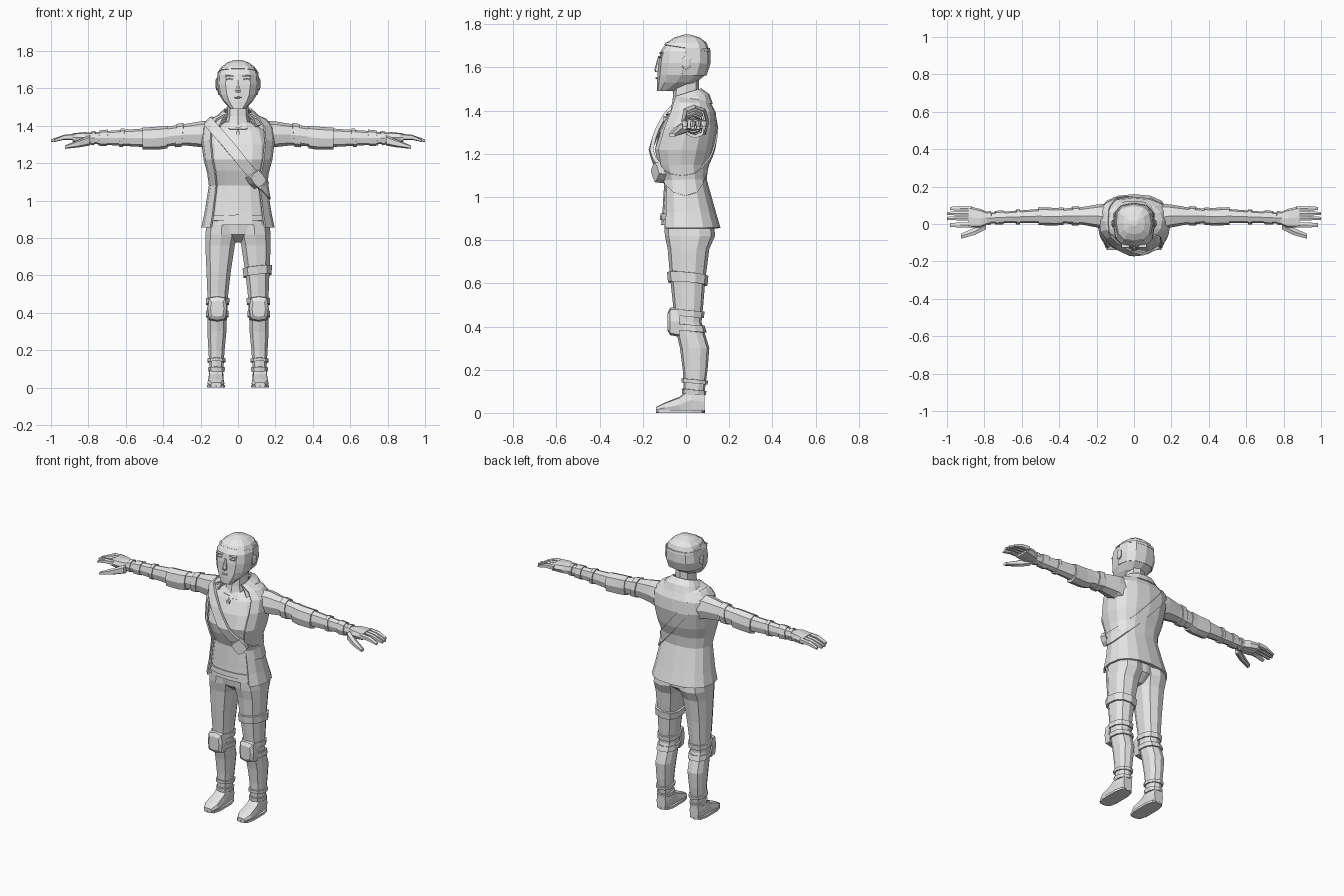
import bpy, bmesh, math
from mathutils import Vector

grey = bpy.data.materials.new("plain_grey")
grey.diffuse_color = (0.8, 0.8, 0.8, 1)


def finish(name, bm, mirror=False, thick=0):
    me = bpy.data.meshes.new(name)
    bm.to_mesh(me)
    bm.free()
    me.materials.append(grey)
    ob = bpy.data.objects.new(name, me)
    bpy.context.collection.objects.link(ob)
    if thick:
        mod = ob.modifiers.new("thickness", 'SOLIDIFY')
        mod.thickness, mod.offset = thick, 1
    if mirror:
        mod = ob.modifiers.new("other_side", 'MIRROR')
        mod.use_mirror_merge = False
    return ob


def loft(name, axis, rings, n=8, p=0.8, mirror=False, tilt=0, gap=0, caps=True, thick=0):
    """Skin rounded rings (t, a0, a1, b0, b1); gap drops that many faces at the front."""
    bm = bmesh.new()
    loops = []
    for t, a0, a1, b0, b1 in rings:
        loop = []
        for i in range(n):
            w = 2 * math.pi * i / n - math.pi / 2
            c, s = round(math.cos(w), 6), round(math.sin(w), 6)
            c, s = math.copysign(abs(c) ** p, c), math.copysign(abs(s) ** p, s)
            a, b = (a0 + a1) / 2 + c * (a1 - a0) / 2, (b0 + b1) / 2 + s * (b1 - b0) / 2
            co = {'x': (t, a, b), 'y': (a, t, b), 'z': (a, b, t + tilt * s)}[axis]
            loop.append(bm.verts.new(co))
        loops.append(loop)
    for lo, hi in zip(loops, loops[1:]):
        for i in range(n):
            j = (i + 1) % n
            bm.faces.new((lo[i], lo[j], hi[j], hi[i]))
    if caps:
        bm.faces.new(loops[0][::-1])
        bm.faces.new(loops[-1])
    bmesh.ops.recalc_face_normals(bm, faces=bm.faces[:])
    if gap:
        bm.faces.ensure_lookup_table()
        k = gap // 2
        front = [bm.faces[r * n + i] for r in range(len(rings) - 1)
                 for i in range(n) if i < k or i >= n - k]
        bmesh.ops.delete(bm, geom=front, context='FACES')
    return finish(name, bm, mirror, thick)


def band(name, src, point, normal, width, thick=0.01, mirror=False):
    """Raised strap that follows a slice of another part."""
    bm = bmesh.new()
    bm.from_mesh(src.data)
    nrm, pt = Vector(normal).normalized(), Vector(point)
    for sgn in (1, -1):
        bmesh.ops.bisect_plane(bm, geom=bm.verts[:] + bm.edges[:] + bm.faces[:],
                               plane_co=pt + nrm * sgn * width / 2,
                               plane_no=nrm * sgn, clear_outer=True)
    return finish(name, bm, mirror, thick)


def sym(z, hw, y0, y1):
    return (z, -hw, hw, y0, y1)


# Head with cap, ears, nose and face details
head = loft("head", 'z', [sym(1.49, .04, -.135, -.06), sym(1.53, .078, -.135, .045),
                          sym(1.565, .1, -.132, .09), sym(1.62, .111, -.128, .108),
                          sym(1.675, .108, -.118, .11), sym(1.715, .088, -.09, .095),
                          sym(1.738, .058, -.055, .065), sym(1.752, .02, -.01, .02)], 12, .75)
cap = loft("cap", 'z', [sym(1.565, .102, -.13, .092), sym(1.62, .112, -.128, .11),
                        sym(1.69, .104, -.112, .108)], 12, .75, gap=6, caps=False, thick=.004)
band("cap_edge", head, (0, 0, 1.695), (0, .15, 1), .012, .004)
loft("neck", 'z', [sym(1.38, .075, -.075, .075), sym(1.45, .058, -.062, .06),
                   sym(1.56, .055, -.055, .06)], 8)
loft("ear", 'x', [(.1, -.02, .015, 1.59, 1.645), (.116, -.02, .025, 1.59, 1.655),
                  (.12, -.01, .015, 1.605, 1.645)], 6, mirror=True)
loft("nose", 'z', [sym(1.578, .014, -.142, -.12), sym(1.588, .015, -.147, -.12),
                   sym(1.645, .006, -.131, -.115)], 6)
loft("eye", 'y', [(-.129, .028, .062, 1.645, 1.653), (-.1, .028, .062, 1.642, 1.656)], 6, mirror=True)
loft("brow", 'y', [(-.126, .022, .07, 1.664, 1.67), (-.095, .022, .07, 1.662, 1.672)], 6, mirror=True)
loft("mouth", 'y', [(-.141, -.018, .018, 1.548, 1.554), (-.12, -.022, .022, 1.543, 1.559)], 6)

# Shirt and belt
shirt = loft("shirt", 'z', [sym(.87, .163, -.115, .11), sym(.95, .157, -.108, .1),
                            sym(1.08, .138, -.1, .08), sym(1.16, .148, -.138, .085),
                            sym(1.22, .164, -.152, .1), sym(1.3, .168, -.125, .11),
                            sym(1.375, .15, -.088, .1), sym(1.42, .07, -.06, .07)], 16)
for v in shirt.data.vertices:  # hollow between the two sides of the chest
    if abs(v.co.x) < .01 and 1.15 < v.co.z < 1.25 and v.co.y < 0:
        v.co.y += .015
band("belt", shirt, (0, 0, .9), (0, .08, 1), .03, .008)

# Open jacket, standing collar and the strap across the body
jacket_rings = [sym(.855, .186, -.125, .15), sym(.93, .17, -.115, .128),
                sym(1.08, .146, -.108, .086), sym(1.15, .155, -.138, .093),
                sym(1.22, .174, -.156, .118), sym(1.32, .187, -.125, .136),
                sym(1.39, .18, -.09, .128), sym(1.43, .145, -.075, .108),
                sym(1.455, .085, -.065, .09)]
jacket = loft("jacket", 'z', jacket_rings, 16, gap=4, caps=False, thick=.01)
form = loft("strap_guide", 'z', jacket_rings, 16, caps=False)
band("chest_strap", form, (0, 0, 1.235), (.765, 0, .644), .055, .017)
bpy.data.objects.remove(form)
loft("collar", 'z', [sym(1.41, .125, -.075, .115), sym(1.45, .1, -.07, .1),
                     sym(1.475, .068, -.06, .065)], 16, tilt=.02, gap=4, caps=False, thick=.01)
pouch = loft("strap_pouch", 'y', [(-.035, -.04, .04, -.035, .035), (.02, -.045, .045, -.04, .04)], 8, .4)
pouch.location, pouch.rotation_euler = (.095, -.112, 1.115), (0, math.radians(50), math.radians(25))

# Necklace with pendant
neck_cord = loft("necklace", 'z', [sym(1.405, .078, -.088, .07), sym(1.415, .072, -.08, .065)],
                 12, tilt=-.0, caps=False, thick=.006)
for v in neck_cord.data.vertices:
    v.co.z += v.co.y * .3
loft("pendant", 'y', [(-.105, -.012, .012, 1.345, 1.375), (-.08, -.012, .012, 1.345, 1.375)], 6)

# Hips and legs
loft("hips", 'z', [sym(.775, .03, -.035, .06), sym(.82, .13, -.09, .115),
                   sym(.9, .16, -.1, .115)], 12)
leg = loft("leg", 'z', [(.09, .078, .153, -.01, .085), (.2, .07, .16, -.015, .1),
                        (.3, .06, .166, -.028, .108), (.42, .056, .163, -.055, .072),
                        (.5, .05, .166, -.06, .08), (.62, .036, .171, -.073, .09),
                        (.76, .014, .178, -.085, .108), (.82, .0, .178, -.098, .135),
                        (.87, .0, .172, -.1, .13)], 10, mirror=True)
band("thigh_band", leg, (.1, 0, .622), (-.12, .1, 1), .045, .012)
for nm, z, w in (("upper_knee_band", .462, .03), ("lower_knee_band", .395, .03),
                 ("upper_ankle_band", .15, .018), ("lower_ankle_band", .1, .022)):
    band(nm, leg, (.1, 0, z), (0, .1, 1), w, .009, True)
loft("knee_pad", 'y', [(-.085, .075, .147, .38, .465), (-.073, .06, .162, .36, .487),
                       (-.03, .056, .165, .352, .492)], 8, .45, True)

# Feet
loft("shoe", 'y', [(-.138, .09, .145, 0, .028), (-.1, .072, .164, 0, .047),
                   (-.03, .076, .16, 0, .075), (.025, .077, .156, 0, .12),
                   (.085, .085, .148, 0, .1)], 8, .5, True)
loft("sole", 'z', [(0, .067, .166, -.14, .087), (.014, .067, .166, -.14, .087)], 10, .6, True)

# Arms with rolled sleeve cuff and forearm bands
arm = loft("arm", 'x', [(.11, -.05, .11, 1.25, 1.43), (.19, -.02, .105, 1.285, 1.425),
                        (.28, -.003, .09, 1.295, 1.41), (.38, .003, .082, 1.29, 1.395),
                        (.51, .004, .08, 1.287, 1.385), (.69, .006, .066, 1.297, 1.373),
                        (.8, .002, .06, 1.305, 1.363)], 8, mirror=True)
loft("sleeve_cuff", 'x', [(.378, -.004, .088, 1.28, 1.4), (.42, -.008, .086, 1.273, 1.396),
                          (.51, -.006, .09, 1.272, 1.39)], 8, mirror=True)
for nm, x, w in (("upper_arm_band", .315, .035), ("forearm_band", .62, .02),
                 ("bracer", .72, .045), ("wrist_band", .775, .02)):
    band(nm, arm, (x, 0, 1.34), (1, 0, .1), w, .007, True)

# Hands
loft("palm", 'x', [(.775, .002, .06, 1.307, 1.362), (.82, -.02, .08, 1.308, 1.366),
                   (.885, -.02, .095, 1.315, 1.36)], 8, .6, True)
for nm, y0, y1, tip in (("index_finger", -.02, .01, .985), ("middle_finger", .018, .044, 1.0),
                        ("ring_finger", .044, .07, 1.0), ("little_finger", .07, .097, .985)):
    loft(nm, 'x', [(.87, y0, y1, 1.325, 1.358), (.93, y0, y1, 1.325, 1.352),
                   (tip, y0 + .004, y1 - .005, 1.313, 1.327)], 6, .6, True)
loft("thumb", 'x', [(.79, -.03, .02, 1.295, 1.35), (.85, -.06, -.018, 1.285, 1.325),
                    (.925, -.08, -.05, 1.277, 1.295)], 6, .7, True)
